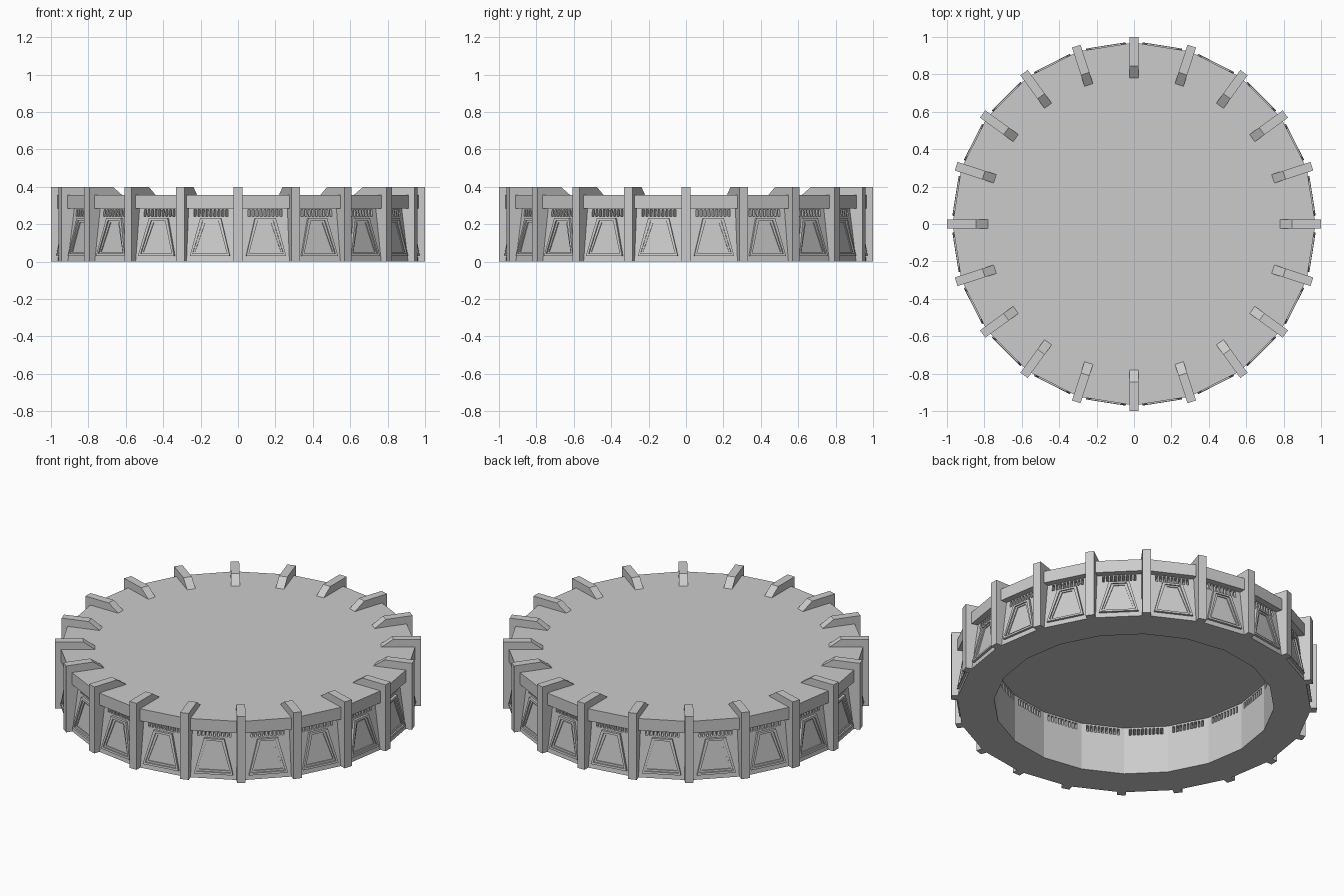
import bpy, bmesh
from math import cos, sin, pi, tau
from mathutils import Matrix, Vector

if "Cube" in bpy.data.objects:
    bpy.data.objects.remove(bpy.data.objects["Cube"])

N = 20                      # sides, with a fin on every corner
STEP = tau / N
APO = cos(STEP / 2)         # corner radius -> facet mid radius
WALL_BOT, WALL_TOP, BAND_Z = 0.968, 0.932, 0.283


def finish(name, bm):
    bmesh.ops.recalc_face_normals(bm, faces=bm.faces)
    me = bpy.data.meshes.new(name)
    bm.to_mesh(me)
    bm.free()
    ob = bpy.data.objects.new(name, me)
    bpy.context.collection.objects.link(ob)
    return ob


def loft(bm, a, b, cap=True):
    """Join two matching closed point loops, optionally capped."""
    va = [bm.verts.new(p) for p in a]
    vb = [bm.verts.new(p) for p in b]
    n = len(a)
    for i in range(n):
        j = (i + 1) % n
        bm.faces.new((va[i], va[j], vb[j], vb[i]))
    if cap:
        bm.faces.new(va)
        bm.faces.new(vb)
    return va, vb


def turn(k, p):
    return Matrix.Rotation(k * STEP, 3, 'Z') @ Vector(p)


def facet(k, u, z, out):
    """Point on sloped wall facet k: u sideways, z height, out from the wall."""
    r = (WALL_BOT + (WALL_TOP - WALL_BOT) * z / BAND_Z) * APO
    return turn(k + 0.5, (r + out, u, z))


# Drum: hollow underside, sloped wall, overhanging band, flat deck
bm = bmesh.new()
profile = [(0.765, 0.288), (0.765, 0), (WALL_BOT, 0), (WALL_TOP, BAND_Z),
           (0.97, BAND_Z), (0.97, 0.355)]
rings = [[bm.verts.new((r * cos(k * STEP), r * sin(k * STEP), z)) for k in range(N)]
         for r, z in profile]
for a, b in zip(rings, rings[1:]):
    for k in range(N):
        j = (k + 1) % N
        bm.faces.new((a[k], a[j], b[j], b[k]))
bm.faces.new(rings[0])
bm.faces.new(rings[-1])
drum = finish("drum", bm)

# Slots running through the wall under the band
bm = bmesh.new()
for k in range(N):
    for i in range(-4, 5):
        u, w = i * 0.0215, 0.0065
        quad = [(u - w, 0.241), (u + w, 0.241), (u + w, 0.279), (u - w, 0.279)]
        loft(bm, [turn(k + 0.5, (0.7, y, z)) for y, z in quad],
             [turn(k + 0.5, (0.99, y, z)) for y, z in quad])
cutter = finish("slot_cutter", bm)
cutter.hide_render = True
cutter.hide_set(True)
mod = drum.modifiers.new("slots", 'BOOLEAN')
mod.operation = 'DIFFERENCE'
mod.solver = 'EXACT'
mod.object = cutter

# Fins: tall outer edge, bevelled toe resting on the deck
bm = bmesh.new()
fin = [(1, 0), (1, 0.4), (0.845, 0.4), (0.78, 0.354), (0.78, 0.345), (0.9, 0.32), (0.9, 0)]
for k in range(N):
    loft(bm, [turn(k, (r, -0.024, z)) for r, z in fin],
         [turn(k, (r, 0.024, z)) for r, z in fin])
finish("fins", bm)


def trapezoid(inset):
    b, t, z0, z1 = 0.108 - inset * 1.2, 0.056 - inset * 1.2, 0.03 + inset, 0.232 - inset
    return [(-b, z0), (b, z0), (t, z1), (-t, z1)]


# Trapezoid frames: raised border and a lower inner step around each window
bm = bmesh.new()
for k in range(N):
    for i0, i1, h in ((0, 0.012, 0.014), (0.012, 0.022, 0.006)):
        o, i = trapezoid(i0), trapezoid(i1)
        loops = [[bm.verts.new(facet(k, u, z, d)) for u, z in t]
                 for t, d in ((o, -0.004), (o, h), (i, h), (i, -0.004))]
        for a, b in zip(loops, loops[1:] + loops[:1]):
            for s in range(4):
                j = (s + 1) % 4
                bm.faces.new((a[s], a[j], b[j], b[s]))
finish("window_frames", bm)
